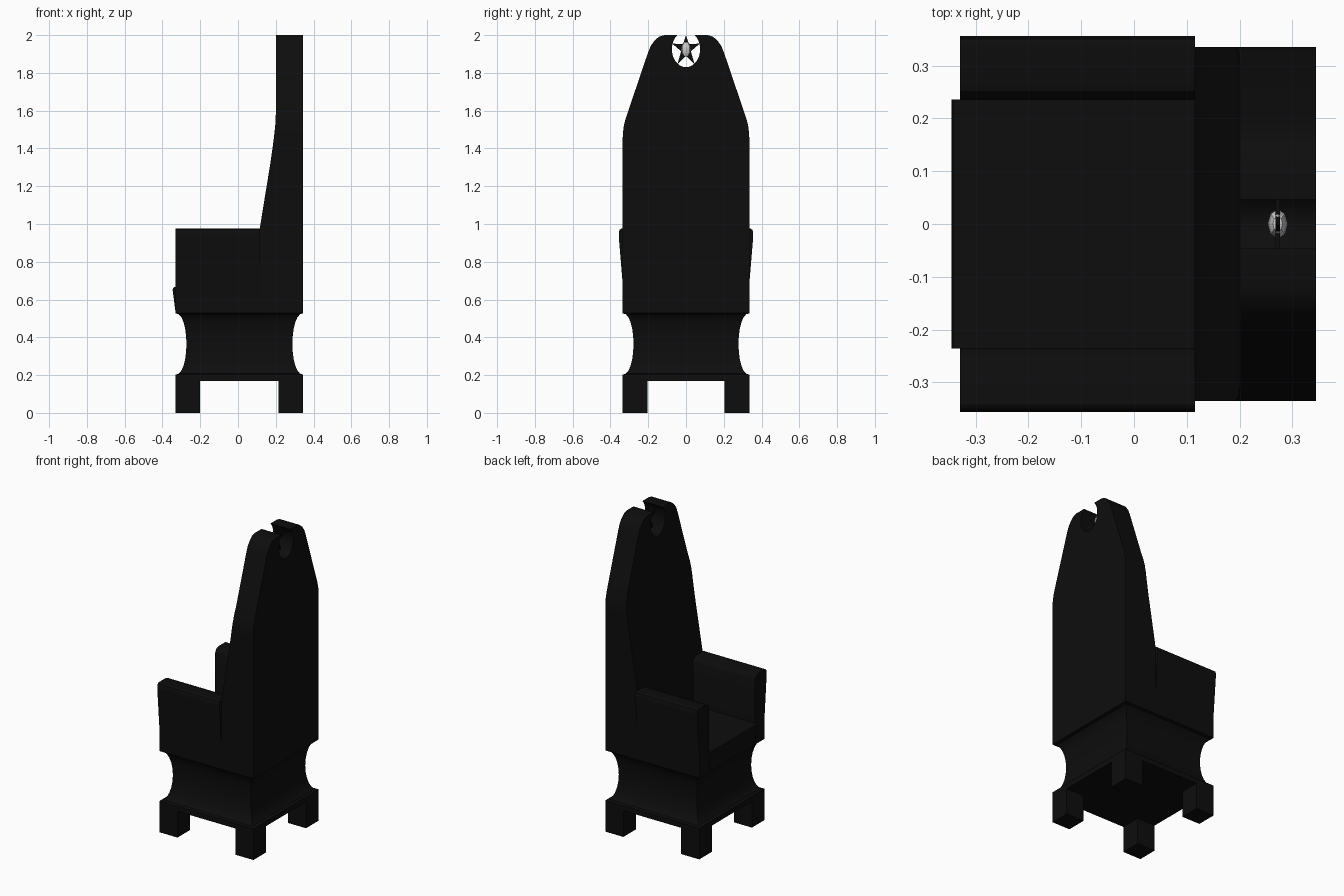
import bpy, bmesh
from math import sin, cos, pi, radians

if "Cube" in bpy.data.objects:
    bpy.data.objects.remove(bpy.data.objects["Cube"])

black = bpy.data.materials.new("black_lacquer")
black.diffuse_color = (0.004, 0.004, 0.004, 1)
black.use_nodes = True
black.node_tree.nodes["Principled BSDF"].inputs["Base Color"].default_value = black.diffuse_color


def finish(bm, name, mat=black, smooth=True):
    bmesh.ops.recalc_face_normals(bm, faces=bm.faces)
    me = bpy.data.meshes.new(name)
    bm.to_mesh(me)
    bm.free()
    ob = bpy.data.objects.new(name, me)
    bpy.context.collection.objects.link(ob)
    if mat:
        me.materials.append(mat)
    if smooth:
        bpy.ops.object.select_all(action='DESELECT')
        ob.select_set(True)
        bpy.context.view_layer.objects.active = ob
        bpy.ops.object.shade_smooth_by_angle(angle=radians(30))
    return ob


def prism(points, place, a, b):
    """Extrude a 2D outline between depths a and b; place(p, q, depth) -> xyz."""
    bm = bmesh.new()
    lo = [bm.verts.new(place(p, q, a)) for p, q in points]
    hi = [bm.verts.new(place(p, q, b)) for p, q in points]
    bm.faces.new(lo)
    bm.faces.new(hi)
    n = len(points)
    for i in range(n):
        j = (i + 1) % n
        bm.faces.new((lo[i], lo[j], hi[j], hi[i]))
    return bm


def along_x(y, z, d):
    return (d, y, z)


def along_y(x, z, d):
    return (x, d, z)


def along_z(x, y, d):
    return (x, y, d)


X0, X1, Y = -0.33, 0.345, 0.335

# Four square legs
for xa, xb, xn in ((X0, -0.20, "front"), (0.215, X1, "rear")):
    for s, yn in ((-1, "right"), (1, "left")):
        ya, yb = s * 0.205, s * Y
        finish(prism([(xa, ya), (xb, ya), (xb, yb), (xa, yb)], along_z, 0, 0.17),
               f"{xn}_{yn}_leg", smooth=False)

# Plinth with a concave waist: stacked rectangular rings
rings = [(0.17, 0)] + [(0.365 - 0.1625 * cos(pi * i / 12), 0.057 * sin(pi * i / 12) ** 0.9)
                       for i in range(13)]
bm = bmesh.new()
prev = None
for z, d in rings:
    ring = [bm.verts.new(c) for c in ((X0 + d, -Y + d, z), (X1 - d, -Y + d, z),
                                      (X1 - d, Y - d, z), (X0 + d, Y - d, z))]
    if prev:
        for i in range(4):
            j = (i + 1) % 4
            bm.faces.new((prev[i], prev[j], ring[j], ring[i]))
    else:
        bm.faces.new(ring)
    prev = ring
bm.faces.new(prev)
finish(bm, "waisted_plinth")

# Seat cushion block with a leaning front
finish(prism([(0.13, 0.527), (X0, 0.527), (-0.346, 0.65), (-0.343, 0.662),
              (-0.335, 0.667), (0.13, 0.667)], along_y, -0.236, 0.236), "seat")

# Flared armrests with rounded tops
arm = [(0.235, 0.527), (0.335, 0.527), (0.335, 0.68), (0.356, 0.935), (0.356, 0.955),
       (0.351, 0.97), (0.342, 0.976), (0.27, 0.976), (0.252, 0.97), (0.241, 0.957),
       (0.235, 0.94)]
for s, n in ((-1, "right"), (1, "left")):
    finish(prism([(s * y, z) for y, z in arm], along_x, X0, 0.116), n + "_armrest")

# Backrest: outline with an oval notch at the top, front face bent to a profile
CZ, RY, RZ = 1.925, 0.075, 0.095
side = [(0.335, 0.527), (0.335, 1.46), (0.331, 1.51), (0.322, 1.55), (0.307, 1.595),
        (0.202, 1.905), (0.187, 1.942), (0.166, 1.972), (0.142, 1.992), (0.115, 2.0)]
notch = []
for i in range(25):
    a = radians(52.1 - i * (284.2 / 24))
    notch.append((RY * cos(a), min(2.0, CZ + RZ * sin(a))))
outline = side + notch + [(-y, z) for y, z in reversed(side)]
bm = prism(outline, along_x, 0, X1)
front = [(0.5, 0.115), (0.975, 0.115), (1.32, 0.171), (1.44, 0.188), (1.52, 0.197),
         (1.6, 0.201), (2.1, 0.201)]
for z, x in front[1:-1]:
    bmesh.ops.bisect_plane(bm, geom=bm.verts[:] + bm.edges[:] + bm.faces[:],
                           plane_co=(0, 0, z), plane_no=(0, 0, 1))
for v in bm.verts:
    if v.co.x < 0.1:
        for (za, xa), (zb, xb) in zip(front, front[1:]):
            if za <= v.co.z <= zb:
                v.co.x = xa + (xb - xa) * (v.co.z - za) / (zb - za)
                break
finish(bm, "backrest")

# Star plate inside the notch
star = []
for i in range(10):
    a, k = pi / 2 + i * pi / 5, (1.02 if i % 2 == 0 else 0.36)
    star.append((k * RY * cos(a), min(2.0, CZ + k * RZ * sin(a))))
finish(prism(star, along_x, 0.268, 0.277), "star_ornament", smooth=False)

# Faceted grey gem through the star
bm = bmesh.new()
bmesh.ops.create_uvsphere(bm, u_segments=8, v_segments=6, radius=1)
for v in bm.verts:
    x, y, z = v.co
    v.co = (0.2725 + 0.019 * x, 0.028 * y, CZ + 0.04 * z)
finish(bm, "gem", mat=None)
